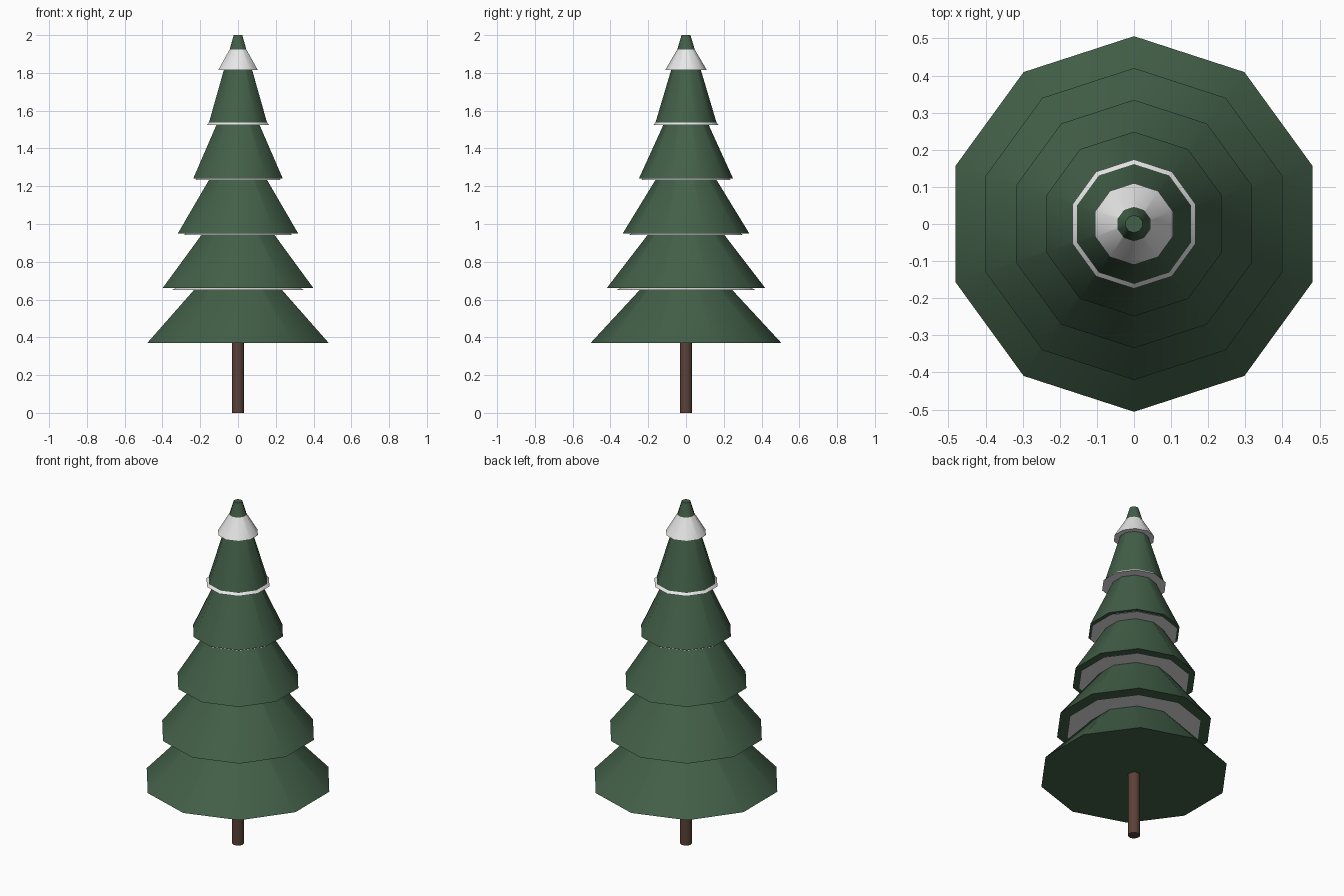
import bpy, bmesh
from math import sin, cos, pi, radians

cube = bpy.data.objects.get("Cube")
if cube:
    bpy.data.objects.remove(cube, do_unlink=True)


def make_material(name, color):
    mat = bpy.data.materials.new(name)
    mat.use_nodes = True
    mat.diffuse_color = (*color, 1)
    bsdf = next(n for n in mat.node_tree.nodes if n.type == 'BSDF_PRINCIPLED')
    bsdf.inputs["Base Color"].default_value = (*color, 1)
    bsdf.inputs["Roughness"].default_value = 0.9
    return mat


def frustum(name, mat, sides, z, height, r_bottom, r_top):
    """Closed cone section with a corner pointing along y."""
    bm = bmesh.new()
    angles = [2 * pi * i / sides for i in range(sides)]
    low, high = [[bm.verts.new((r * sin(a), r * cos(a), h)) for a in angles]
                 for r, h in ((r_bottom, z), (r_top, z + height))]
    for i in range(sides):
        j = (i + 1) % sides
        bm.faces.new((low[i], low[j], high[j], high[i]))
    bm.faces.new(low)
    bm.faces.new(high)
    bmesh.ops.recalc_face_normals(bm, faces=bm.faces)
    mesh = bpy.data.meshes.new(name)
    bm.to_mesh(mesh)
    bm.free()
    mesh.materials.append(mat)
    obj = bpy.data.objects.new(name, mesh)
    bpy.context.collection.objects.link(obj)
    bpy.ops.object.select_all(action='DESELECT')
    obj.select_set(True)
    bpy.context.view_layer.objects.active = obj
    bpy.ops.object.shade_smooth_by_angle(angle=radians(45))
    return obj


green = make_material("pine green", (0.055, 0.115, 0.065))
white = make_material("snow white", (0.8, 0.8, 0.8))
brown = make_material("bark brown", (0.105, 0.054, 0.038))

# Trunk
frustum("trunk", brown, 16, 0, 0.45, 0.032, 0.032)

# Branch tiers, each with a snow cap tucked under the next tier
SIDES, STEP = 10, 0.291
for i in range(5):
    r = 0.506 - 0.0858 * i
    frustum(f"branch_tier_{i + 1}", green, SIDES, 0.369 + STEP * i, 0.467, r, r * 0.145)
    s = 0.366 - 0.064 * i
    frustum(f"snow_cap_{i + 1}", white, SIDES, 0.651 + STEP * i, 0.16, s, s * 0.15)
